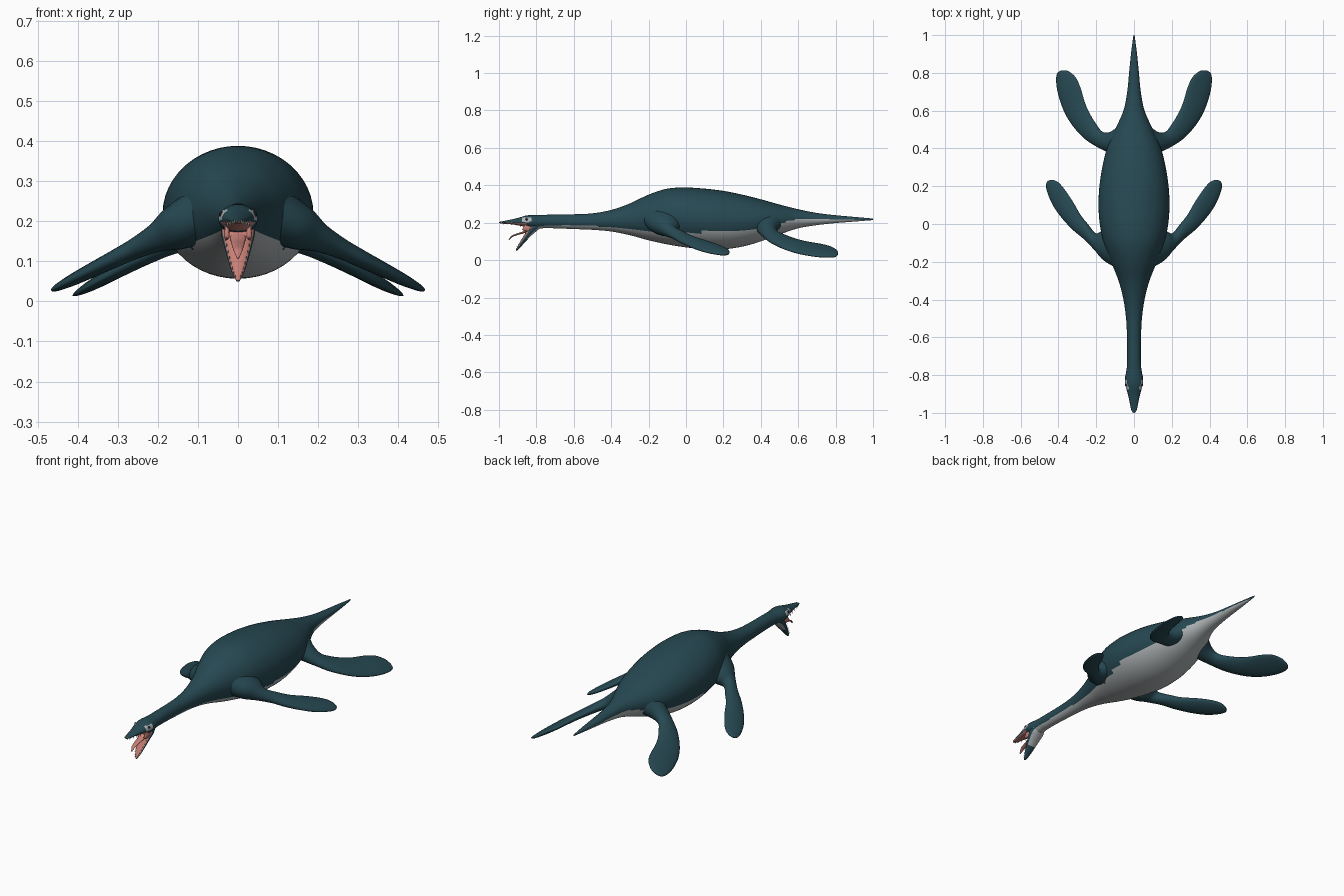
import bpy, bmesh, math
from mathutils import Vector, Matrix

if "Cube" in bpy.data.objects:
    bpy.data.objects.remove(bpy.data.objects["Cube"])


def material(name, rgb):
    m = bpy.data.materials.new(name)
    m.diffuse_color = (*rgb, 1)
    m.use_nodes = True
    m.node_tree.nodes["Principled BSDF"].inputs["Base Color"].default_value = m.diffuse_color
    return m


TEAL = material("dark teal skin", (0.02, 0.066, 0.085))
GREY = material("pale grey belly", (0.43, 0.46, 0.47))
PINK = material("pink mouth", (0.56, 0.21, 0.18))
WHITE = material("tooth white", (0.75, 0.73, 0.66))
BLACK = material("eye black", (0.01, 0.01, 0.012))
MATS = [TEAL, GREY, PINK]


def smooth_rows(rows, n):
    """Catmull-Rom interpolation of rows of numbers, n steps per span."""
    p = [Vector(r) for r in rows]
    p = [2 * p[0] - p[1]] + p + [2 * p[-1] - p[-2]]
    out = []
    for i in range(1, len(p) - 2):
        a, b, c, d = p[i - 1:i + 3]
        for k in range(n):
            t = k / n
            out.append(0.5 * (2 * b + (c - a) * t + (2 * a - 5 * b + 4 * c - d) * t ** 2
                              + (3 * b - a - 3 * c + d) * t ** 3))
    return out + [p[-2]]


def loft(name, rings, segs, mats, rule=None):
    """Skin elliptical rings given as (centre, half axis u, half axis v)."""
    bm = bmesh.new()
    loops = []
    for c, u, v in rings:
        loops.append([bm.verts.new(c + u * math.cos(a) + v * math.sin(a))
                      for a in (2 * math.pi * k / segs for k in range(segs))])
    for a, b in zip(loops, loops[1:]):
        for k in range(segs):
            j = (k + 1) % segs
            bm.faces.new((a[k], a[j], b[j], b[k]))
    bm.faces.new(loops[0])
    bm.faces.new(loops[-1])
    bmesh.ops.recalc_face_normals(bm, faces=bm.faces)
    for f in bm.faces:
        f.smooth = True
        if rule:
            f.material_index = rule(f.calc_center_median(), f.normal)
    return finish(name, bm, mats)


def finish(name, bm, mats):
    me = bpy.data.meshes.new(name)
    bm.to_mesh(me)
    bm.free()
    for m in mats:
        me.materials.append(m)
    ob = bpy.data.objects.new(name, me)
    bpy.context.collection.objects.link(ob)
    return ob


def upright(rows):
    """Rings across y from (y, half width, bottom, top)."""
    return [(Vector((0, r[0], (r[2] + r[3]) / 2)), Vector((max(r[1], .002), 0, 0)),
             Vector((0, 0, max((r[3] - r[2]) / 2, .002)))) for r in rows]


# Neck, trunk and tail: y, half width, bottom, top, height of the belly colour
BODY = smooth_rows([
    (-.80, .040, .172, .240, .186), (-.70, .036, .170, .244, .186),
    (-.60, .037, .166, .245, .185), (-.50, .042, .162, .250, .182),
    (-.40, .056, .153, .268, .176), (-.30, .082, .133, .303, .165),
    (-.20, .122, .106, .350, .150), (-.10, .160, .084, .382, .135),
    (.00, .181, .068, .388, .140), (.10, .188, .058, .382, .150),
    (.20, .183, .058, .370, .150), (.30, .168, .072, .350, .155),
    (.40, .143, .100, .325, .170), (.50, .100, .137, .297, .200),
    (.60, .056, .170, .272, .218), (.70, .036, .187, .252, .219),
    (.80, .026, .198, .240, .217), (.90, .016, .206, .231, .216),
    (1.0, .003, .214, .222, .210)], 6)


def belly(c, n):
    row = min(BODY, key=lambda r: abs(r[0] - c.y))
    return 1 if c.z < row[4] and n.z < 0.1 else 0


loft("body", upright(BODY), 48, MATS, belly)

# Head with upper jaw: pale patch round the eye, pink palate
HEAD = smooth_rows([
    (-.75, .036, .172, .241), (-.79, .043, .168, .242), (-.825, .049, .168, .242),
    (-.86, .044, .178, .237), (-.90, .033, .186, .225), (-.94, .024, .192, .216),
    (-.975, .017, .194, .209), (-.992, .011, .196, .206), (-1.0, .003, .199, .203)], 5)


def head_colour(c, n):
    if c.y < -.85 and n.z < -.55:
        return 2
    if -.872 < c.y < -.822 and .203 < c.z < .228 and abs(c.x) > .025:
        return 1
    return 1 if c.y > -.80 and c.z < .184 else 0


loft("head", upright(HEAD), 36, MATS, head_colour)

# Lower jaw hanging open: y, z, half width, half thickness
JAW = smooth_rows([
    (-.785, .195, .034, .022), (-.815, .172, .042, .024), (-.842, .140, .035, .017),
    (-.870, .103, .025, .012), (-.893, .072, .015, .008), (-.908, .051, .004, .003)], 5)
AXIS = Vector((0, -.105, -.135)).normalized()
INNER = Vector((0, AXIS.z, -AXIS.y))          # direction facing into the mouth
loft("lower_jaw", [(Vector((0, r[0], r[1])), Vector((r[2], 0, 0)), INNER * r[3])
                   for r in JAW], 32, MATS,
     lambda c, n: 2 if n.dot(INNER) > .6 else (1 if n.dot(INNER) < -.8 and c.z > .11 else 0))

# Pink skin at the mouth corners
for s, side in ((1, "right"), (-1, "left")):
    loft(side + "_cheek_lining",
         [(Vector((s * .028, y, z)), Vector((.007, 0, 0)), Vector((0, .6, -.8)) * h)
          for y, z, h in ((-.82, .18, .03), (-.85, .170, .022), (-.872, .160, .006))], 12, [PINK])

# Curling tongue: y, z, half width, half thickness
TONGUE = smooth_rows([
    (-.83, .170, .020, .008), (-.865, .150, .018, .006), (-.90, .139, .015, .005),
    (-.93, .127, .011, .004), (-.948, .108, .003, .002)], 5)
loft("tongue", [(Vector((0, r[0], r[1])), Vector((r[2], 0, 0)),
                 Vector((0, -.4, .9)) * r[3]) for r in TONGUE], 16, [PINK])

# Teeth along both jaws
bm = bmesh.new()


def tooth(pos, direction):
    q = direction.to_track_quat('Z', 'Y').to_matrix().to_4x4()
    bmesh.ops.create_cone(bm, cap_ends=True, segments=5, radius1=.0028, radius2=0,
                          depth=.014, matrix=Matrix.Translation(pos) @ q)


for s in (1, -1):
    for r in HEAD[18:38:3]:
        tooth(Vector((s * r[1] * .86, r[0], r[2] + .001)), Vector((0, 0, -1)))
    for r in JAW[9:24:2]:
        tooth(Vector((s * r[2] * .85, r[0], r[1])) + INNER * (r[3] * .5 + .004), INNER)
finish("teeth", bm, [WHITE])

# Eyes
for s, side in ((1, "right"), (-1, "left")):
    bm = bmesh.new()
    bmesh.ops.create_uvsphere(bm, u_segments=14, v_segments=8, radius=.007,
                              matrix=Matrix.Translation((s * .041, -.852, .217)))
    for f in bm.faces:
        f.smooth = True
    finish(side + "_eye", bm, [BLACK])


def flipper(name, rows, z0, x0, slope):
    """Rows: outer x, y, inner x, y, half thickness; blade slopes down outwards."""
    rows = smooth_rows(rows, 6)
    for s, side in ((1, "right"), (-1, "left")):
        rings = []
        for ox, oy, ix, iy, h in rows:
            o = Vector((s * ox, oy, z0 - slope * (ox - x0)))
            i = Vector((s * ix, iy, z0 - slope * (ix - x0)))
            up = Vector((s * slope, 0, 1)).normalized()
            rings.append(((o + i) / 2, (o - i) / 2, up * max(h, .002)))
        loft(side + "_" + name, rings, 24, [TEAL])


# Front and hind flippers
flipper("front_flipper", [
    (.08, -.24, .10, -.01, .070), (.155, -.195, .165, -.035, .055),
    (.205, -.140, .205, -.048, .036), (.265, -.080, .250, .005, .026),
    (.325, -.030, .285, .050, .022), (.385, .035, .325, .120, .019),
    (.430, .100, .365, .180, .016), (.458, .165, .400, .220, .012),
    (.466, .205, .428, .233, .008), (.458, .226, .446, .232, .003)], .16, .20, .5)
flipper("hind_flipper", [
    (.06, .330, .06, .530, .060), (.130, .375, .125, .488, .045),
    (.190, .405, .170, .490, .030), (.260, .450, .205, .535, .023),
    (.325, .520, .240, .595, .019), (.370, .595, .262, .650, .017),
    (.400, .680, .283, .720, .015), (.412, .750, .308, .775, .011),
    (.408, .795, .345, .808, .007), (.390, .811, .372, .813, .003)], .098, .26, .55)
